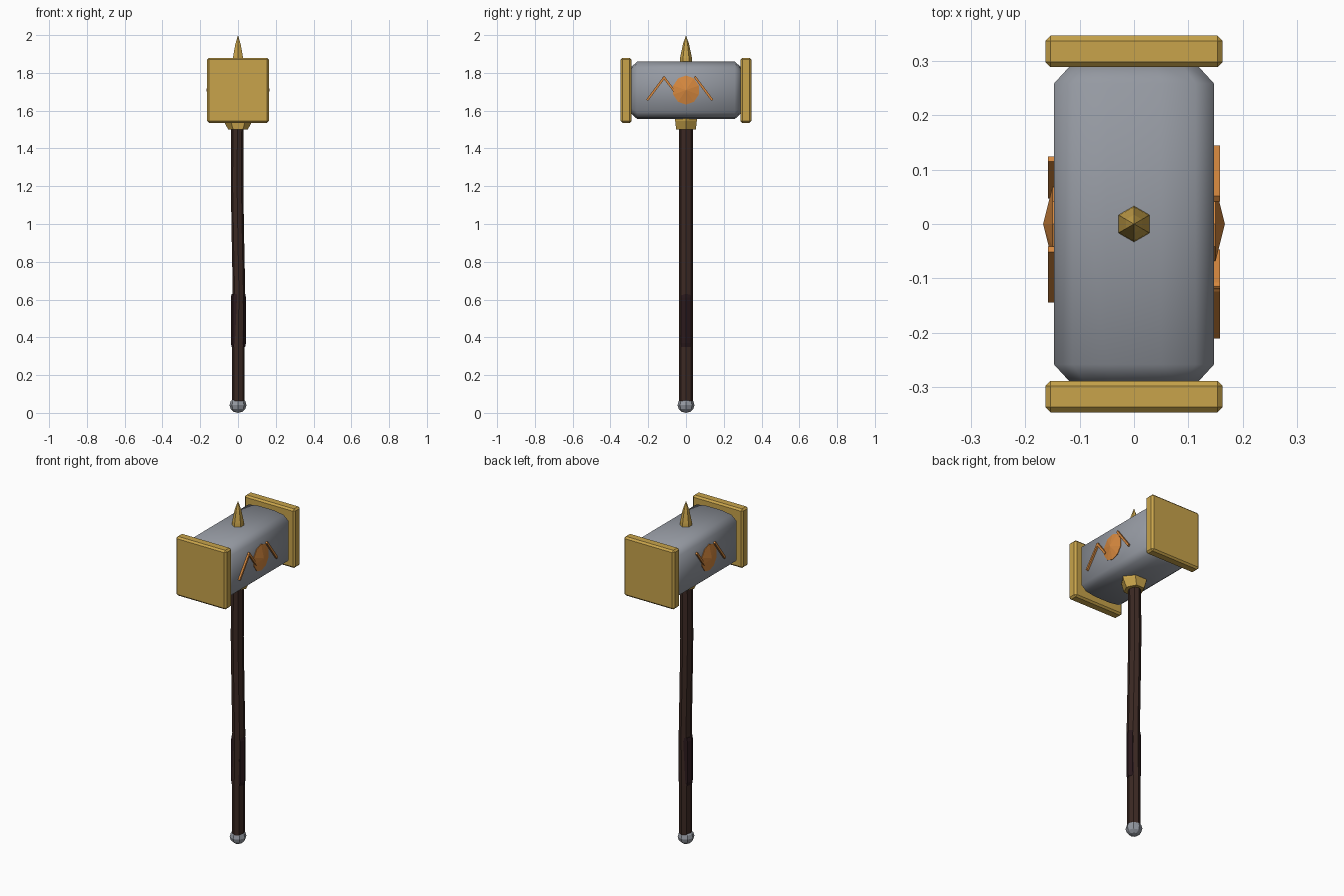
import bpy, bmesh, math
from mathutils import Vector

if "Cube" in bpy.data.objects:
    bpy.data.objects.remove(bpy.data.objects["Cube"])


def material(name, rgb):
    m = bpy.data.materials.new(name)
    m.diffuse_color = (*rgb, 1)
    m.use_nodes = True
    m.node_tree.nodes["Principled BSDF"].inputs["Base Color"].default_value = m.diffuse_color
    return m


GOLD = material("gold", (0.58, 0.37, 0.07))
STEEL = material("steel", (0.30, 0.32, 0.36))
COPPER = material("copper", (0.68, 0.25, 0.05))
WOOD = material("dark_wood", (0.045, 0.022, 0.017))
LEATHER = material("leather", (0.024, 0.010, 0.012))


def finish(name, bm, mat, smooth=None):
    bmesh.ops.recalc_face_normals(bm, faces=bm.faces)
    me = bpy.data.meshes.new(name)
    bm.to_mesh(me)
    bm.free()
    me.materials.append(mat)
    ob = bpy.data.objects.new(name, me)
    bpy.context.collection.objects.link(ob)
    if smooth:
        bpy.ops.object.select_all(action='DESELECT')
        ob.select_set(True)
        bpy.context.view_layer.objects.active = ob
        bpy.ops.object.shade_smooth_by_angle(angle=math.radians(smooth))
    return ob


def loft(name, rings, mat, smooth=None):
    """Skin a list of equally sized point loops and cap both ends."""
    bm = bmesh.new()
    loops = [[bm.verts.new(p) for p in r] for r in rings]
    n = len(loops[0])
    for a, b in zip(loops, loops[1:]):
        for i in range(n):
            j = (i + 1) % n
            bm.faces.new((a[i], a[j], b[j], b[i]))
    bm.faces.new(loops[0][::-1])
    bm.faces.new(loops[-1])
    bmesh.ops.remove_doubles(bm, verts=bm.verts, dist=1e-5)
    return finish(name, bm, mat, smooth)


def ring(n, rx, ry, z, cx=0.0, turn=0.0):
    return [(cx + rx * math.cos(turn + math.tau * i / n),
             ry * math.sin(turn + math.tau * i / n), z) for i in range(n)]


# Shaft: slightly wavy octagonal pole
shaft = [(0.04, 0.002), (0.35, 0.002), (0.65, 0.005), (0.9, 0.0),
         (1.2, -0.005), (1.58, -0.003)]
loft("shaft", [ring(8, 0.033, 0.038, z, cx) for z, cx in shaft], WOOD)

# Leather grip
loft("grip", [ring(8, r, 0.036, z, 0.002) for z, r in
              [(0.35, 0.036), (0.37, 0.04), (0.61, 0.04), (0.63, 0.036)]], LEATHER)

# Pommel
bm = bmesh.new()
bmesh.ops.create_uvsphere(bm, u_segments=8, v_segments=6, radius=1)
for v in bm.verts:
    v.co = Vector((v.co.x * 0.045, v.co.y * 0.045, v.co.z * 0.041 + 0.041))
finish("pommel", bm, STEEL)

# Collar under the head
loft("collar", [ring(6, 0.052, 0.06, 1.50), ring(6, 0.075, 0.066, 1.545),
                ring(6, 0.075, 0.066, 1.58)], GOLD)

# Hammer head: chamfered block with tapered ends
quarter = [(0.147, 0.115), (0.113, 0.143), (0.05, 0.1525)]
profile = (quarter + [(-x, z) for x, z in reversed(quarter)]
           + [(-x, -z) for x, z in quarter] + [(x, -z) for x, z in reversed(quarter)])
loft("head", [[(x * s, y, 1.7075 + z * t) for x, z in profile] for y, s, t in
              [(-0.295, 0.77, 0.78), (-0.258, 1, 1), (0.258, 1, 1), (0.295, 0.77, 0.78)]],
     STEEL, 50)

# Striking plates
for side, name in ((-1, "front_plate"), (1, "back_plate")):
    bm = bmesh.new()
    bmesh.ops.create_cube(bm, size=1)
    for v in bm.verts:
        v.co = Vector((v.co.x * 0.326, v.co.y * 0.058 + side * 0.317,
                       v.co.z * 0.345 + 1.7075))
    bmesh.ops.bevel(bm, geom=bm.edges[:], offset=0.01, segments=1, affect='EDGES')
    finish(name, bm, GOLD)

# Top spike
loft("spike", [ring(6, r, r, z, 0, math.pi / 6) for z, r in
               [(1.84, 0.035), (1.88, 0.031), (1.95, 0.017), (2.0, 0.0)]], GOLD)


# Side ornaments: pointed boss and raised zigzag bars
def bar(name, side, a, b):
    a, b = Vector(a), Vector(b)
    d = (b - a).normalized() * 0.006
    n = Vector((-d.y, d.x))
    pts = [a - d + n, b + d + n, b + d - n, a - d - n]
    loft(name, [[(side * x, side * p.x, p.y) for p in pts] for x in (0.14, 0.158)], COPPER)


def boss_ring(side, x, s):
    return [(side * x, 0.071 * s * math.cos(math.tau * (i + 0.5) / 10),
             1.709 + 0.077 * s * math.sin(math.tau * (i + 0.5) / 10)) for i in range(10)]


for side, word in ((1, "right"), (-1, "left")):
    loft(word + "_boss", [boss_ring(side, x, s) for x, s in
                          [(0.14, 1), (0.15, 1), (0.167, 0)]], COPPER)
    bar(word + "_inner_bar", side, (-0.116, 1.775), (-0.055, 1.695))
    bar(word + "_far_bar", side, (0.05, 1.775), (0.136, 1.66))
    if side == 1:
        bar(word + "_outer_bar", side, (-0.202, 1.66), (-0.116, 1.775))
